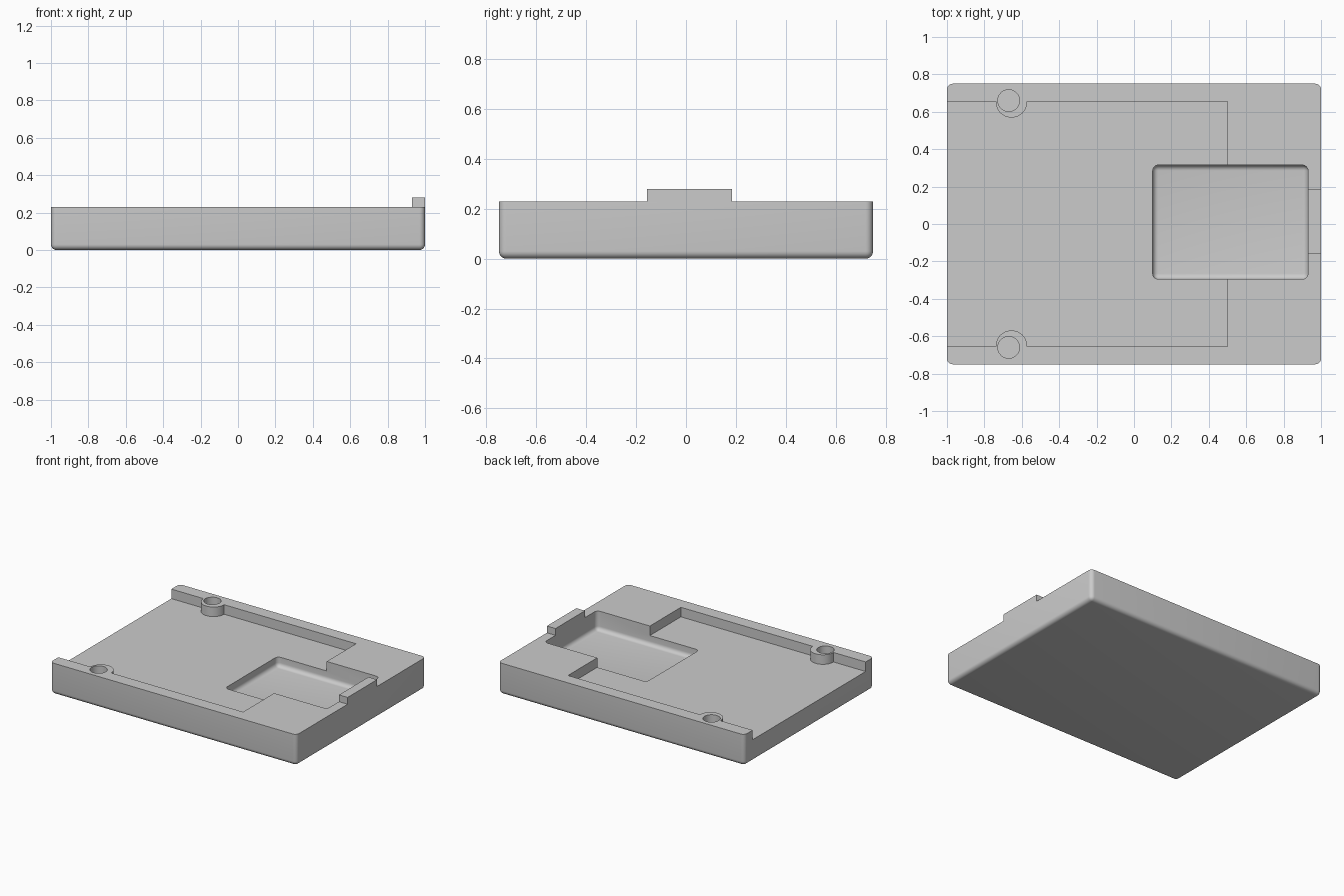
import bpy
import bmesh
import math
from mathutils import Vector

default = bpy.data.objects.get("Cube")
if default:
    bpy.data.objects.remove(default, do_unlink=True)

grey = bpy.data.materials.new("plain grey")
grey.use_nodes = True
grey.diffuse_color = (0.6, 0.6, 0.6, 1)
grey.node_tree.nodes["Principled BSDF"].inputs["Base Color"].default_value = (0.6, 0.6, 0.6, 1)

TOP = 0.23      # rim height
FLOOR = 0.16    # recess floor height
ROUND = 0.03    # edge rounding


def finish(name, bm):
    bmesh.ops.recalc_face_normals(bm, faces=bm.faces)
    mesh = bpy.data.meshes.new(name)
    bm.to_mesh(mesh)
    bm.free()
    mesh.materials.append(grey)
    obj = bpy.data.objects.new(name, mesh)
    bpy.context.collection.objects.link(obj)
    return obj


def box(name, low, high, rounding=0):
    """Box between two corners; rounding softens every edge but the top ones."""
    low, high = Vector(low), Vector(high)
    bm = bmesh.new()
    bmesh.ops.create_cube(bm, size=1)
    for v in bm.verts:
        v.co = (low + high) / 2 + v.co * (high - low)
    if rounding:
        edges = [e for e in bm.edges if any(v.co.z < high.z - 0.001 for v in e.verts)]
        bmesh.ops.bevel(bm, geom=edges, offset=rounding, segments=6,
                        profile=0.5, affect='EDGES')
    return finish(name, bm)


def cylinder(name, x, y, radius, z0, z1):
    bm = bmesh.new()
    bmesh.ops.create_cone(bm, cap_ends=True, segments=48, radius1=radius,
                          radius2=radius, depth=z1 - z0)
    bmesh.ops.translate(bm, verts=bm.verts, vec=(x, y, (z0 + z1) / 2))
    return finish(name, bm)


def cut(target, cutter):
    cutter.hide_render = True
    mod = target.modifiers.new("cut", 'BOOLEAN')
    mod.operation = 'DIFFERENCE'
    mod.solver = 'EXACT'
    mod.object = cutter
    bpy.context.view_layer.objects.active = target
    bpy.ops.object.modifier_apply(modifier=mod.name)
    bpy.data.objects.remove(cutter, do_unlink=True)


# Tray body with rounded sides and underside
body = box("tray_body", (-1, -0.75, 0), (1, 0.75, TOP), ROUND)

# Shallow recess, open at one end, leaving a screw boss on each wall
recess = box("recess_cutter", (-1.2, -0.655, FLOOR), (0.5, 0.655, 0.5))
for side in (-1, 1):
    cut(recess, cylinder("boss_shape", -0.655, side * 0.653, 0.084, 0.05, 0.7))
cut(body, recess)

# Deeper rounded pocket
cut(body, box("pocket_cutter", (0.1, -0.295, 0.09), (0.93, 0.315, 0.5), ROUND))

# Screw holes
for side in (-1, 1):
    cut(body, cylinder("hole_cutter", -0.67, side * 0.66, 0.058, 0.07, 0.5))

# Raised tab on the end wall
tab = box("end_tab", (0.93, -0.157, TOP), (1, 0.185, 0.28))

bpy.ops.object.select_all(action='DESELECT')
body.select_set(True)
bpy.context.view_layer.objects.active = body
bpy.ops.object.shade_smooth_by_angle(angle=math.radians(30))
